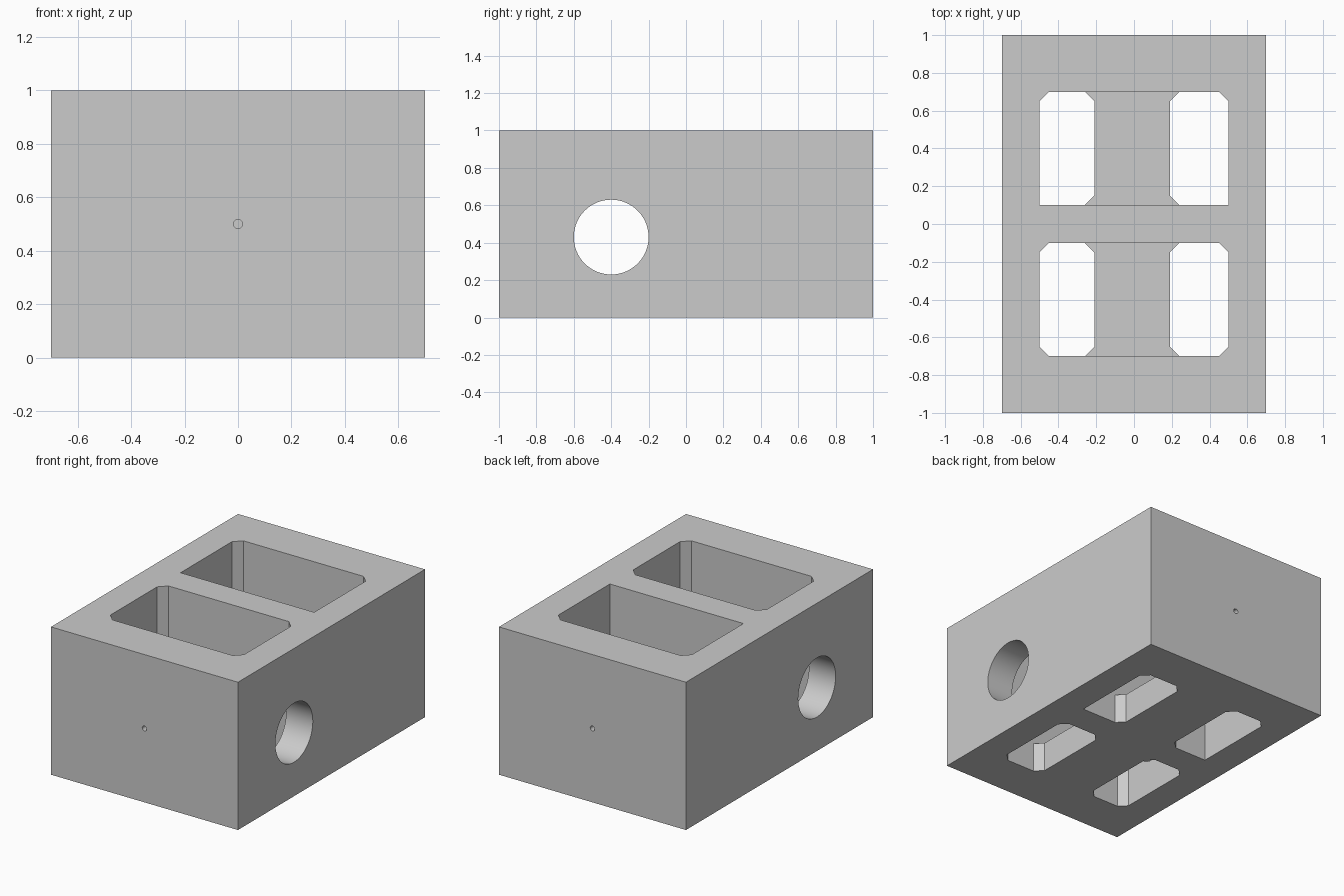
import bpy, bmesh
from math import pi

if "Cube" in bpy.data.objects:
    bpy.data.objects.remove(bpy.data.objects["Cube"])

C = 0.05  # corner chamfer


def prism(name, outline, z0, z1):
    bm = bmesh.new()
    face = bm.faces.new([bm.verts.new((x, y, z0)) for x, y in outline])
    side = bmesh.ops.extrude_face_region(bm, geom=[face])["geom"]
    bmesh.ops.translate(bm, vec=(0, 0, z1 - z0),
                        verts=[v for v in side if isinstance(v, bmesh.types.BMVert)])
    bmesh.ops.recalc_face_normals(bm, faces=bm.faces)
    mesh = bpy.data.meshes.new(name)
    bm.to_mesh(mesh)
    bm.free()
    obj = bpy.data.objects.new(name, mesh)
    bpy.context.collection.objects.link(obj)
    return obj


def rect(x0, x1, y0, y1, sharp=()):
    """Counter-clockwise rectangle, chamfered at every corner not listed in sharp."""
    pts = []
    for i, (x, y, sx, sy) in enumerate([(x0, y0, 1, 1), (x1, y0, -1, 1),
                                        (x1, y1, -1, -1), (x0, y1, 1, -1)]):
        if i in sharp:
            pts.append((x, y))
        else:
            pair = [(x, y + sy * C), (x + sx * C, y)]
            pts += pair if i % 2 == 0 else pair[::-1]
    return pts


def cylinder(name, radius, depth, location, rotation, sides):
    bpy.ops.mesh.primitive_cylinder_add(vertices=sides, radius=radius, depth=depth,
                                        location=location, rotation=rotation)
    obj = bpy.context.object
    obj.name = name
    return obj


def cut(target, cutter):
    mod = target.modifiers.new(cutter.name, 'BOOLEAN')
    mod.operation = 'DIFFERENCE'
    mod.solver = 'EXACT'
    mod.object = cutter
    bpy.context.view_layer.objects.active = target
    bpy.ops.object.modifier_apply(modifier=mod.name)
    bpy.data.objects.remove(cutter, do_unlink=True)


# Outer block
block = prism("hollow_block", rect(-0.7, 0.7, -1, 1, sharp=(0, 1, 2, 3)), 0, 1)

# Two pockets from the top, each with two openings through the 0.2 thick floor;
# the rear pocket keeps square corners beside the middle wall
for name, y0, y1, square in (("front", -0.7, -0.1, ()), ("rear", 0.1, 0.7, (0, 1))):
    cut(block, prism(name + "_pocket", rect(-0.5, 0.5, y0, y1, square), 0.2, 1.2))
    cut(block, prism(name + "_left_opening",
                     rect(-0.5, -0.21, y0, y1, [i for i in square if i == 0]), -0.2, 0.2))
    cut(block, prism(name + "_right_opening",
                     rect(0.19, 0.5, y0, y1, [i for i in square if i == 1]), -0.2, 0.2))

# Large cross hole through both side walls
cut(block, cylinder("cross_hole", 0.2, 2, (0, -0.4, 0.43), (0, pi / 2, 0), 64))

# Small pin holes through the front and rear walls
for y in (-0.95, 0.95):
    cut(block, cylinder("pin_hole", 0.017, 0.6, (0, y, 0.5), (pi / 2, 0, 0), 24))

# Smooth bores, crisp edges
bpy.ops.object.select_all(action='DESELECT')
block.select_set(True)
bpy.context.view_layer.objects.active = block
bpy.ops.object.shade_smooth_by_angle(angle=pi / 6)
